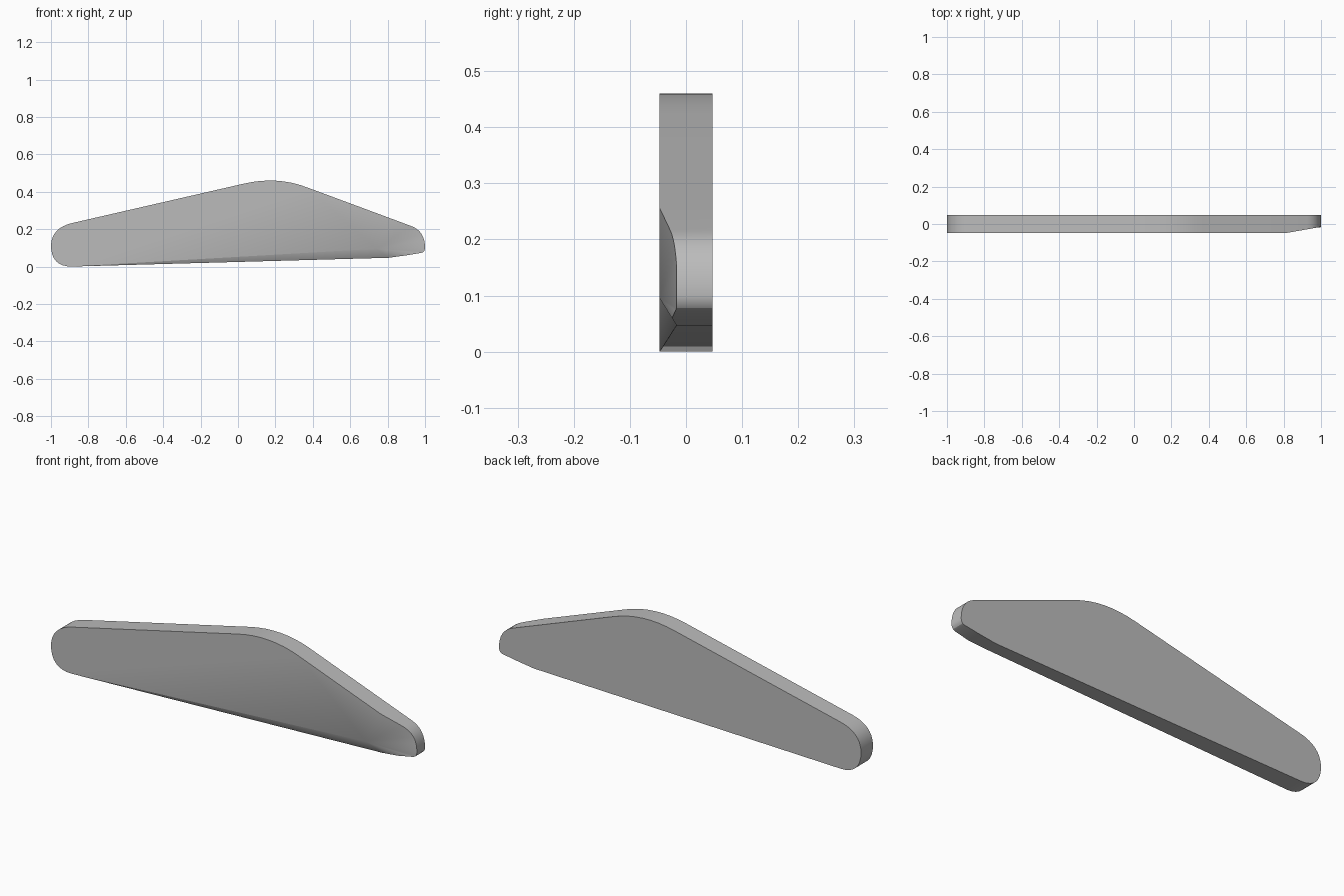
import bpy, bmesh, math

cube = bpy.data.objects.get("Cube")
if cube:
    bpy.data.objects.remove(cube, do_unlink=True)

FRONT, BACK, CUT = -0.047, 0.047, -0.017


def bend(a, c, b, n=8):
    """Rounded corner from a to b pulled towards c."""
    pts = []
    for i in range(n + 1):
        t = i / n
        pts.append(tuple((1 - t) ** 2 * p + 2 * t * (1 - t) * q + t * t * r
                         for p, q, r in zip(a, c, b)))
    return pts


# Outline, clockwise from the lower left round the top to the underside
outline = bend((-0.89, 0), (-1, 0), (-1, 0.115))
outline += bend((-1, 0.115), (-0.995, 0.208), (-0.885, 0.233))[1:]
outline += bend((0.03, 0.443), (0.208, 0.485), (0.37, 0.423))
tip_start = len(outline)
outline += [(0.82, 0.256)]
outline += bend((0.925, 0.217), (1, 0.19), (1, 0.1))
outline += bend((1, 0.1), (1, 0.077), (0.98, 0.073), 3)[1:]
outline += [(0.9, 0.06), (0.807, 0.047)]


def front_depth(i, x):
    """The front rim slopes back at the tip and along the underside."""
    if i < tip_start:
        return FRONT
    if i == len(outline) - 1:
        return CUT
    if i == len(outline) - 2:
        return -0.025
    return FRONT + (CUT - FRONT) * min(1, (x - 0.82) / 0.17)


bm = bmesh.new()
back = [bm.verts.new((x, BACK, z)) for x, z in outline]
front = [bm.verts.new((x, front_depth(i, x), z)) for i, (x, z) in enumerate(outline)]
corner = bm.verts.new((0.74, FRONT, 0.095))
n = len(outline)

# Rim, back and flat front
for i in range(n):
    j = (i + 1) % n
    bm.faces.new((back[i], back[j], front[j], front[i]))
bm.faces.new(back)
bm.faces.new(front[:tip_start + 1] + [corner])
# Tapered tip and lower chamfer
for i in range(tip_start, n - 1):
    bm.faces.new((front[i], front[i + 1], corner))
bm.faces.new((front[-1], front[0], corner))
bmesh.ops.recalc_face_normals(bm, faces=bm.faces[:])

mesh = bpy.data.meshes.new("blade_panel")
bm.to_mesh(mesh)
bm.free()
panel = bpy.data.objects.new("blade_panel", mesh)
bpy.context.collection.objects.link(panel)

mat = bpy.data.materials.new("light grey")
mat.use_nodes = True
grey = (0.5, 0.5, 0.5, 1)
mat.diffuse_color = grey
mat.node_tree.nodes["Principled BSDF"].inputs["Base Color"].default_value = grey
mesh.materials.append(mat)

bpy.ops.object.select_all(action="DESELECT")
panel.select_set(True)
bpy.context.view_layer.objects.active = panel
bpy.ops.object.shade_smooth_by_angle(angle=math.radians(30))
